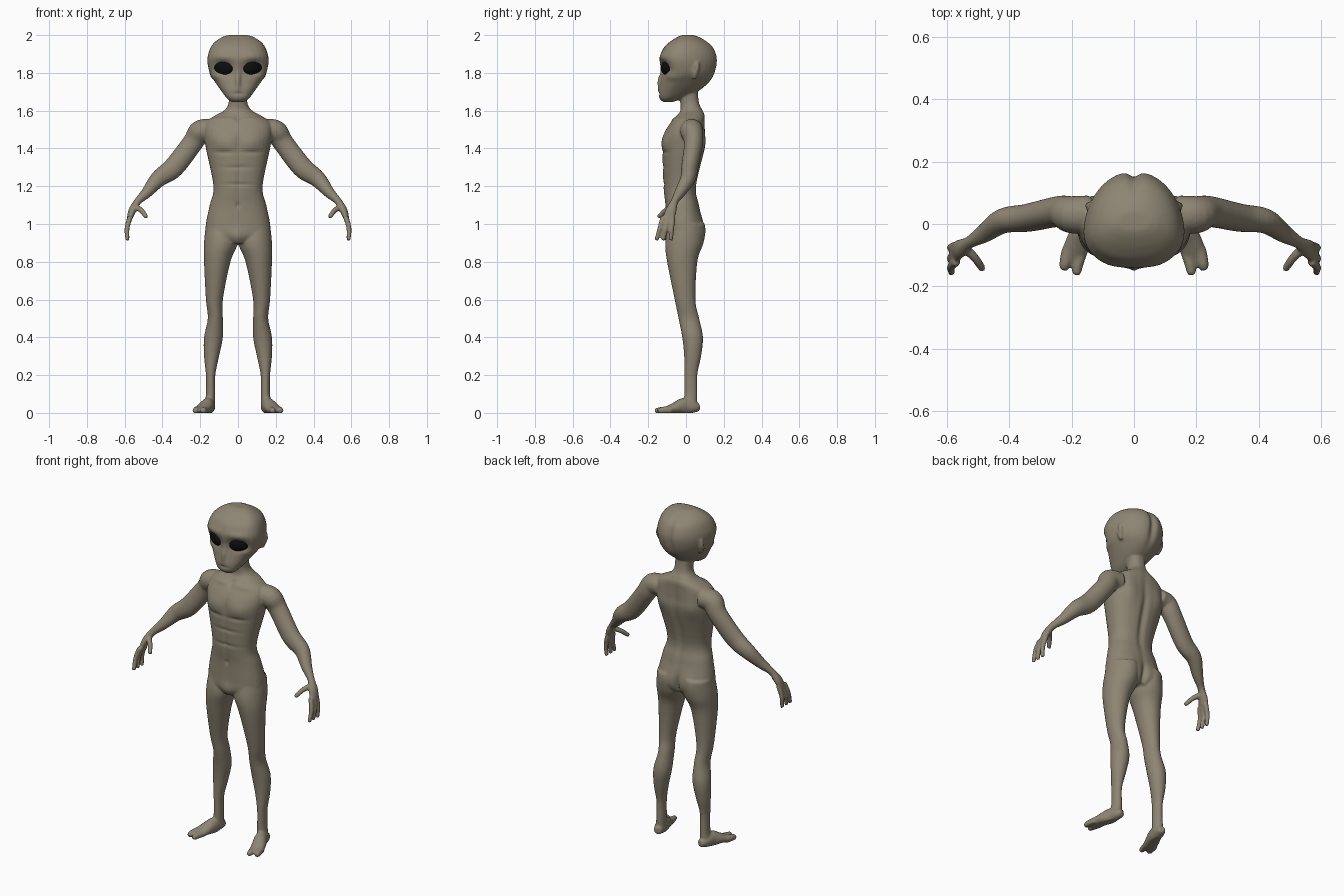
import bpy
import bmesh
import math
from mathutils import Vector, Matrix

cube = bpy.data.objects.get("Cube")
if cube:
    bpy.data.objects.remove(cube, do_unlink=True)


def material(name, colour, roughness):
    mat = bpy.data.materials.new(name)
    mat.use_nodes = True
    mat.diffuse_color = (*colour, 1)
    shader = mat.node_tree.nodes["Principled BSDF"]
    shader.inputs["Base Color"].default_value = (*colour, 1)
    shader.inputs["Roughness"].default_value = roughness
    return mat


def add_object(name, bm, mat):
    """Turn a finished bmesh into a smooth shaded object of one colour."""
    bmesh.ops.recalc_face_normals(bm, faces=bm.faces)
    for face in bm.faces:
        face.smooth = True
    mesh = bpy.data.meshes.new(name)
    bm.to_mesh(mesh)
    bm.free()
    mesh.materials.append(mat)
    obj = bpy.data.objects.new(name, mesh)
    bpy.context.collection.objects.link(obj)
    return obj


def refine(rows, steps=5):
    """Catmull-Rom interpolation of rows of numbers."""
    rows = [Vector(row) for row in rows]
    padded = [rows[0], *rows, rows[-1]]
    fine = []
    for before, start, end, after in zip(padded, padded[1:], padded[2:], padded[3:]):
        enter, leave = (end - before) / 2, (after - start) / 2
        for i in range(steps):
            t = i / steps
            ease = t * t * (3 - 2 * t)
            fine.append(start.lerp(end, ease)
                        + enter * (t * (1 - t) ** 2) - leave * (t * t * (1 - t)))
    return [*fine, rows[-1]]


def loft(bm, rows, sign=1, side=(1, 0, 0), level=False, power=2, egg=0, sides=32):
    """Skin rings of (x, y, z, half width, half depth) along a path."""
    rows = refine(rows)
    points = [Vector(row[:3]) for row in rows]
    rings = []
    for i, (point, row) in enumerate(zip(points, rows)):
        ahead, behind = points[min(i + 1, len(points) - 1)], points[max(i - 1, 0)]
        along = Vector((0, 0, 1)) if level else (ahead - behind).normalized()
        across = Vector(side)
        across = (across - along * across.dot(along)).normalized()
        through = along.cross(across)
        ring = []
        for k in range(sides):
            angle = math.tau * k / sides
            c, s = (math.copysign(abs(value) ** (2 / power), value)
                    for value in (math.cos(angle), math.sin(angle)))
            p = point + across * (row[3] * c * (1 - egg * s)) + through * (row[4] * s)
            ring.append(bm.verts.new((p.x * sign, p.y, p.z)))
        rings.append(ring)
    for low, high in zip(rings, rings[1:]):
        for k in range(sides):
            n = (k + 1) % sides
            bm.faces.new((low[k], low[n], high[n], high[k]))
    bm.faces.new(rings[0])
    bm.faces.new(rings[-1])


def stack(bm, outline, sign=1, **shape):
    """Loft level rings given as (z, inner, outer, front, back)."""
    rows = [((inner + outer) / 2, (front + back) / 2, z,
             (outer - inner) / 2, (back - front) / 2)
            for z, inner, outer, front, back in outline]
    loft(bm, rows, sign, level=True, **shape)


def centred(profile):
    """Mirror (z, half width, front, back) about the middle."""
    return [(z, -width, width, front, back) for z, width, front, back in profile]


def digit(bm, path, radius, sign):
    """Loft a finger or toe that thins toward a rounded tip."""
    rows = [(*point, radius * (1 - i / 8), radius * (1 - i / 8))
            for i, point in enumerate(path)]
    root, tip = Vector(path[-2]), Vector(path[-1])
    end = tip + (tip - root).normalized() * (radius / 2)
    rows.append((*end, radius / 2, radius / 2))
    loft(bm, rows, sign, side=(1, 0, 1))


skin = material("grey brown skin", (.27, .235, .17), .6)
black = material("eye black", (.004, .004, .004), .4)
bm = bmesh.new()

# Torso and neck
TORSO = [(.9, .1, -.09, .07), (.94, .165, -.11, .09), (1, .17, -.11, .09),
         (1.1, .15, -.11, .07), (1.2, .13, -.12, .055), (1.4, .17, -.125, .1),
         (1.48, .18, -.115, .1), (1.54, .17, -.08, .1), (1.575, .12, -.05, .1),
         (1.6, .075, -.03, .09), (1.64, .05, -.03, .07), (1.72, .05, -.04, .06)]
stack(bm, centred(TORSO), power=2.3)

# Head, narrow at the chin and broad at the brow
HEAD = [(1.645, .03, -.12, -.07), (1.665, .057, -.14, -.02), (1.7, .083, -.145, .06),
        (1.75, .117, -.135, .125), (1.8, .146, -.127, .155), (1.87, .158, -.14, .168),
        (1.93, .143, -.12, .15), (1.965, .118, -.085, .115), (1.99, .08, -.045, .07),
        (2, .05, -.02, .04)]
stack(bm, centred(HEAD), power=2.25, egg=.2)

LEG = [(1, 0, .17, -.09, .09), (.9, 0, .18, -.11, .09), (.8, .04, .18, -.1, .06),
       (.6, .08, .17, -.06, .05), (.5, .08, .16, -.04, .07), (.4, .08, .18, -.02, .09),
       (.3, .1, .18, -.01, .08), (.2, .12, .17, -.01, .06), (.1, .12, .17, -.01, .06),
       (.03, .12, .18, -.01, .06)]
ARM = [(.14, .03, 1.5, .055, .06), (.2, .03, 1.49, .06, .06), (.24, .04, 1.43, .055, .05),
       (.34, .02, 1.3, .055, .045), (.42, .01, 1.24, .045, .04), (.48, -.03, 1.17, .03, .03),
       (.53, -.06, 1.12, .02, .02), (.56, -.08, 1.07, .02, .03), (.58, -.1, 1.01, .01, .03)]
FOOT = [(.14, .07, .03, .02, .02), (.15, .04, .03, .03, .03), (.16, -.01, .035, .035, .045),
        (.18, -.06, .025, .04, .03), (.2, -.12, .01, .04, .015)]
EAR = [(1.77, .12, .14, .035, .055), (1.82, .13, .16, .03, .07), (1.86, .13, .15, .05, .07)]

# Limbs, ears, toes, thumbs and fingers on both sides
for sign in (1, -1):
    stack(bm, LEG, sign)
    stack(bm, EAR, sign)
    loft(bm, ARM, sign, side=(1, 0, 1))
    loft(bm, FOOT, sign)
    digit(bm, [(.17, -.09, .016), (.18, -.13, .014), (.184, -.155, .012)], .02, sign)
    digit(bm, [(.21, -.08, .016), (.22, -.12, .014), (.224, -.138, .012)], .022, sign)
    digit(bm, [(.54, -.08, 1.09), (.51, -.11, 1.07), (.488, -.142, 1.04)], .016, sign)
    for root, tip in ((-.07, -.08), (-.095, -.12), (-.12, -.155)):
        digit(bm, [(.57, root, 1.04), (.587, (root + tip) / 2, .98), (.586, tip, .92)],
              .015, sign)

# Fuse the parts into one soft skin
body = add_object("body", bm, skin)
bpy.ops.object.select_all(action='DESELECT')
bpy.context.view_layer.objects.active = body
body.select_set(True)
fuse = body.modifiers.new("fuse", 'REMESH')
fuse.mode = 'VOXEL'
fuse.voxel_size = .006
fuse.use_smooth_shade = True
relax = body.modifiers.new("relax", 'SMOOTH')
relax.iterations = 6
for modifier in (fuse.name, relax.name):
    bpy.ops.object.modifier_apply(modifier=modifier)

# Swellings and dents: centre, reach along each axis, height
FORMS = [
    # Eye socket, brow, cheekbone, nose, mouth
    ((.085, -.12, 1.83), (.05, .06, .035), -.022),
    ((.08, -.13, 1.885), (.06, .05, .02), .007),
    ((.11, -.07, 1.785), (.03, .05, .02), .007),
    ((0, -.14, 1.765), (.014, .04, .05), .018),
    ((0, -.15, 1.69), (.03, .04, .01), -.006),
    # Ear hollow, groove down the back of the skull
    ((.16, .045, 1.82), (.02, .012, .02), -.009),
    ((0, .17, 1.87), (.02, .07, .12), -.016),
    # Throat notch, collarbone, chest, breastbone, chest crease
    ((0, -.05, 1.56), (.016, .04, .02), -.01),
    ((.09, -.07, 1.555), (.07, .04, .012), .006),
    ((.08, -.12, 1.43), (.06, .05, .045), .011),
    ((0, -.13, 1.43), (.012, .05, .07), -.006),
    ((.08, -.13, 1.38), (.065, .04, .012), -.007),
    # Belly line, two belly creases, navel, groin
    ((0, -.12, 1.2), (.012, .05, .13), -.005),
    ((0, -.12, 1.3), (.07, .05, .01), -.005),
    ((0, -.12, 1.21), (.07, .05, .01), -.005),
    ((0, -.11, 1.1), (.01, .03, .014), -.007),
    ((0, -.1, .93), (.03, .04, .04), .01),
    # Shoulder blade, spine, buttock, buttock cleft
    ((.1, .1, 1.45), (.045, .05, .07), .011),
    ((0, .09, 1.3), (.02, .08, .2), -.013),
    ((.075, .09, .97), (.05, .05, .06), .012),
    ((0, .1, .94), (.015, .05, .06), -.02),
]
normals = [vert.normal.copy() for vert in body.data.vertices]
for vert, normal in zip(body.data.vertices, normals):
    place = (abs(vert.co.x), vert.co.y, vert.co.z)
    push = 0
    for centre, reach, height in FORMS:
        push += height * math.exp(-sum(((p - c) / r) ** 2
                                       for p, c, r in zip(place, centre, reach)))
    vert.co += normal * push
    vert.co.z = max(vert.co.z, 0)
body.data.update()

# Large slanted eyes
for name, sign in (("left_eye", 1), ("right_eye", -1)):
    place = (Matrix.Diagonal((sign, 1, 1, 1)) @ Matrix.Translation((.081, -.09, 1.83))
             @ Matrix.Rotation(math.radians(35), 4, 'Z')
             @ Matrix.Rotation(math.radians(-10), 4, 'Y')
             @ Matrix.Diagonal((.063, .03, .042, 1)))
    bm = bmesh.new()
    bmesh.ops.create_uvsphere(bm, u_segments=32, v_segments=20, radius=1, matrix=place)
    add_object(name, bm, black)
